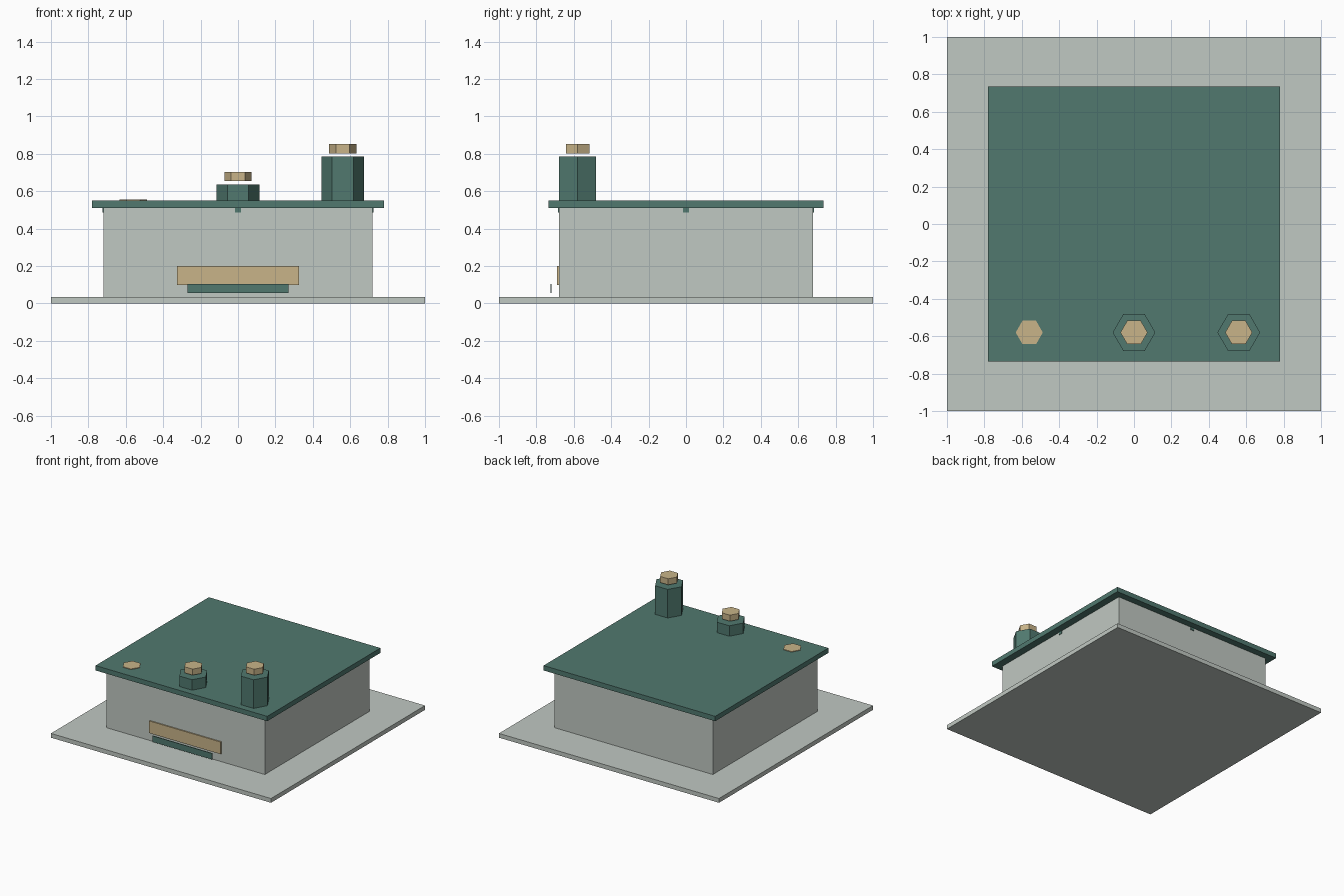
import bpy
import math

cube = bpy.data.objects.get("Cube")
if cube:
    bpy.data.objects.remove(cube, do_unlink=True)


def material(name, rgb):
    mat = bpy.data.materials.new(name)
    mat.use_nodes = True
    color = (*rgb, 1)
    mat.diffuse_color = color
    bsdf = next(n for n in mat.node_tree.nodes if n.type == "BSDF_PRINCIPLED")
    bsdf.inputs["Base Color"].default_value = color
    return mat


pale = material("pale grey", (0.53, 0.58, 0.54))
green = material("deep green", (0.082, 0.191, 0.159))
tan = material("sand tan", (0.58, 0.456, 0.25))


def finish(name, mat):
    obj = bpy.context.object
    obj.name = name
    obj.data.materials.append(mat)
    return obj


def box(name, mat, x, y, z):
    """Box from (min, max) spans on each axis."""
    spans = (x, y, z)
    bpy.ops.mesh.primitive_cube_add(size=1, location=[(a + b) / 2 for a, b in spans])
    obj = finish(name, mat)
    for v in obj.data.vertices:
        v.co = [c * (b - a) for c, (a, b) in zip(v.co, spans)]
    return obj


def hexagon(name, mat, x, radius, bottom, top):
    """Upright six-sided prism with corners pointing along x."""
    bpy.ops.mesh.primitive_cylinder_add(
        vertices=6, radius=radius, depth=top - bottom,
        location=(x, -0.58, (bottom + top) / 2), rotation=(0, 0, math.pi / 6))
    return finish(name, mat)


# Housing
box("base_plate", pale, (-1, 1), (-1, 1), (0, 0.035))
box("body", pale, (-0.72, 0.72), (-0.68, 0.68), (0.035, 0.51))
box("lid", green, (-0.78, 0.78), (-0.735, 0.735), (0.51, 0.55))

# Front plaque and the thin strip hanging just ahead of it
box("front_plaque", tan, (-0.325, 0.325), (-0.69, -0.68), (0.10, 0.20))
box("front_strip", green, (-0.27, 0.27), (-0.724, -0.718), (0.055, 0.105))

# Small tabs under the lid, at the middle of each wall
for side, s in (("front", -1), ("back", 1)):
    box(side + "_tab", green, (-0.015, 0.015), sorted((s * 0.68, s * 0.684)), (0.487, 0.51))
for side, s in (("right", -1), ("left", 1)):
    box(side + "_tab", green, sorted((s * 0.72, s * 0.724)), (-0.015, 0.015), (0.487, 0.51))

# Three hexagonal posts of rising height, each with a cap held just above
for i, side in enumerate(("right", "middle", "left")):
    x = (i - 1) * 0.56
    top = 0.555 + i * 0.149
    if i:
        hexagon(side + "_post", green, x, 0.114, 0.55, top - 0.068)
    hexagon(side + "_cap", tan, x, 0.0725, top - 0.05, top)
